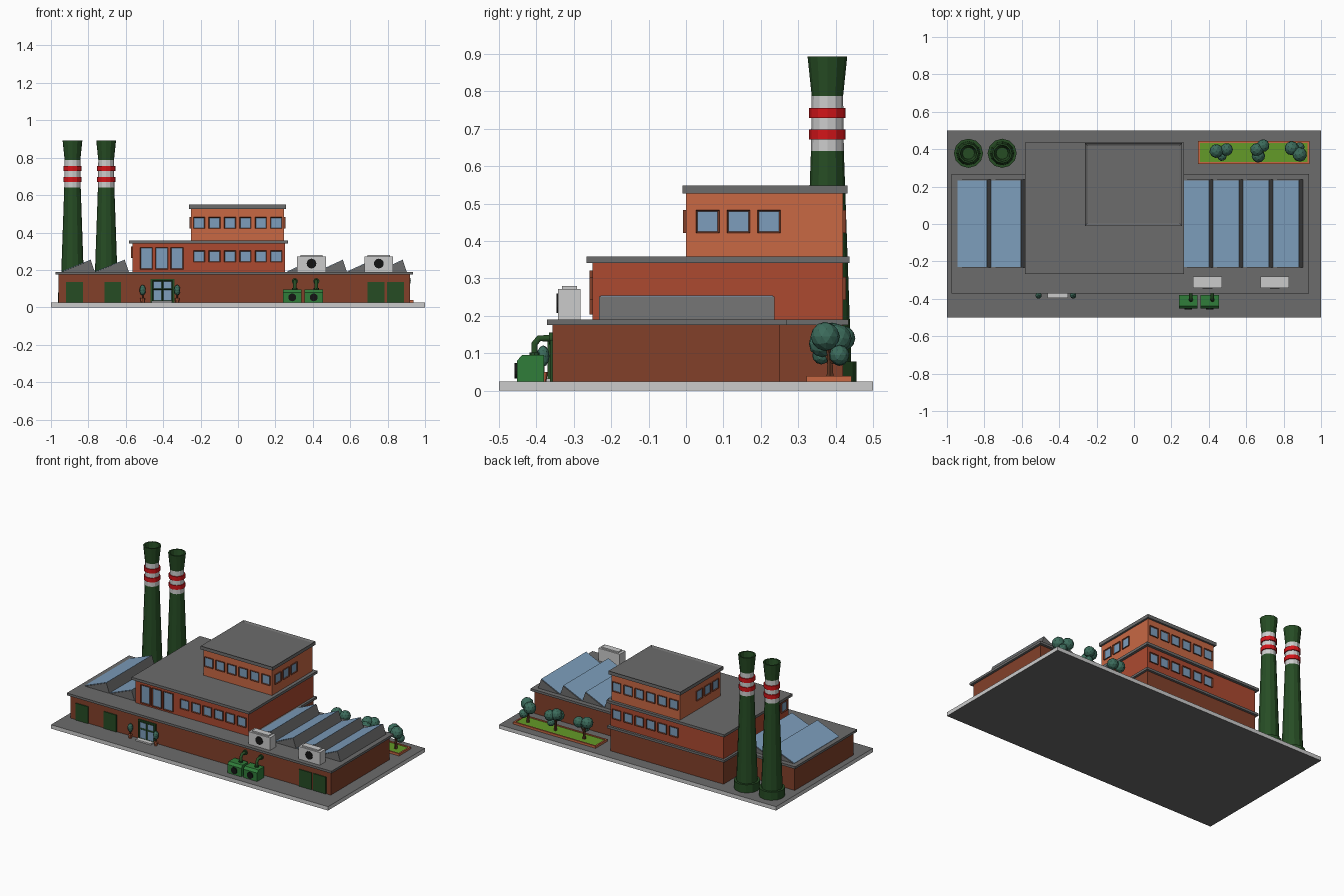
import bpy, bmesh, math, random
from mathutils import Matrix, Vector

if "Cube" in bpy.data.objects:
    bpy.data.objects.remove(bpy.data.objects["Cube"])

random.seed(4)
lin = lambda c: (c / 255 / 12.92) if c < 11 else ((c / 255 + 0.055) / 1.055) ** 2.4


def mat(name, r, g, b):
    m = bpy.data.materials.new(name)
    m.diffuse_color = (lin(r), lin(g), lin(b), 1)
    m.use_nodes = True
    m.node_tree.nodes["Principled BSDF"].inputs["Base Color"].default_value = m.diffuse_color
    return m


ROOF = mat("roof_grey", 108, 108, 108)
LIGHT = mat("light_grey", 190, 190, 190)
BRICK1 = mat("brick_dark", 130, 64, 42)
BRICK2 = mat("brick_mid", 172, 74, 48)
BRICK3 = mat("brick_light", 200, 104, 68)
GLASS = mat("glass", 125, 158, 188)
DKGREEN = mat("dark_green", 38, 76, 36)
GREEN = mat("machine_green", 48, 125, 58)
GRASS = mat("grass", 100, 155, 40)
LEAF = mat("leaf", 60, 108, 92)
TRUNK = mat("trunk", 95, 55, 35)
RED = mat("red", 210, 20, 25)
WHITE = mat("white", 235, 235, 238)
BLACK = mat("black", 20, 20, 20)


def finish(bm, name, *mats):
    bmesh.ops.recalc_face_normals(bm, faces=bm.faces)
    me = bpy.data.meshes.new(name)
    bm.to_mesh(me)
    bm.free()
    for m in mats:
        me.materials.append(m)
    ob = bpy.data.objects.new(name, me)
    bpy.context.collection.objects.link(ob)
    return ob


def box_bm(x0, x1, y0, y1, z0, z1):
    bm = bmesh.new()
    bmesh.ops.create_cube(bm, size=1, matrix=Matrix.Translation(((x0 + x1) / 2, (y0 + y1) / 2, (z0 + z1) / 2))
                          @ Matrix.Diagonal((x1 - x0, y1 - y0, z1 - z0, 1)))
    return bm


def box(name, m, *b):
    return finish(box_bm(*b), name, m)


def prism(name, m, pts, axis, a, b):
    """Extrude a polygon along x or y from a to b."""
    bm = bmesh.new()
    put = (lambda u, v, w: (w, u, v)) if axis == 'x' else (lambda u, v, w: (u, w, v))
    f = bm.faces.new([bm.verts.new(put(u, v, a)) for u, v in pts])
    g = bmesh.ops.extrude_face_region(bm, geom=[f])["geom"]
    d = Vector((b - a, 0, 0)) if axis == 'x' else Vector((0, b - a, 0))
    bmesh.ops.translate(bm, verts=[v for v in g if isinstance(v, bmesh.types.BMVert)], vec=d)
    return finish(bm, name, m)


def lathe(name, m, x, y, prof, n=12):
    bm = bmesh.new()
    rings = [[bm.verts.new((x + r * math.cos(2 * math.pi * i / n), y + r * math.sin(2 * math.pi * i / n), z))
              for i in range(n)] for r, z in prof]
    for a, b in zip(rings, rings[1:]):
        for i in range(n):
            bm.faces.new((a[i], a[(i + 1) % n], b[(i + 1) % n], b[i]))
    bm.faces.new(rings[0])
    bm.faces.new(rings[-1])
    return finish(bm, name, m)


def disc(name, m, x, y, z, r, d):
    """Short cylinder facing the front."""
    bm = bmesh.new()
    bmesh.ops.create_cone(bm, cap_ends=True, segments=16, radius1=r, radius2=r, depth=d,
                          matrix=Matrix.Translation((x, y, z)) @ Matrix.Rotation(math.pi / 2, 4, 'X'))
    return finish(bm, name, m)


def ball(name, x, y, z, r, sz=1):
    bm = bmesh.new()
    bmesh.ops.create_icosphere(bm, subdivisions=2, radius=r, matrix=Matrix.Translation((x, y, z))
                               @ Matrix.Rotation(random.random() * 6, 4, 'Z') @ Matrix.Diagonal((1, 1, sz, 1)))
    finish(bm, name, LEAF)


def tube(name, m, pts, r):
    cu = bpy.data.curves.new(name, 'CURVE')
    cu.dimensions = '3D'
    cu.bevel_depth, cu.bevel_resolution, cu.use_fill_caps = r, 1, True
    sp = cu.splines.new('POLY')
    sp.points.add(len(pts) - 1)
    for p, q in zip(sp.points, pts):
        p.co = (*q, 1)
    cu.materials.append(m)
    bpy.context.collection.objects.link(bpy.data.objects.new(name, cu))


def window(name, x, y, z, w, h, turn=0, frame=BRICK1, rim=0.006):
    """Framed pane on a wall, front-facing, turned by quarter turns about z."""
    bm = box_bm(-w / 2, w / 2, -0.008, 0.004, -h / 2, h / 2)
    f = min(bm.faces, key=lambda q: q.calc_center_median().y)
    bmesh.ops.inset_region(bm, faces=[f], thickness=rim, depth=0)
    f.material_index = 1
    bmesh.ops.translate(bm, verts=f.verts, vec=(0, 0.005, 0))
    bm.transform(Matrix.Translation((x, y, z)) @ Matrix.Rotation(turn * math.pi / 2, 4, 'Z'))
    finish(bm, name, frame, GLASS)


# Ground plate: light edge, dark surface
bm = box_bm(-1, 1, -0.5, 0.5, 0, 0.025)
for f in bm.faces:
    if abs(f.calc_center_median().x) < 0.1 and abs(f.calc_center_median().y) < 0.1:
        f.material_index = 1
finish(bm, "ground_plate", LIGHT, ROOF)

# Three storeys and their roof slabs
box("ground_floor", BRICK1, -0.96, 0.92, -0.357, 0.25, 0.025, 0.176)
box("ground_floor_rear", BRICK1, -0.565, 0.25, 0.2, 0.42, 0.025, 0.176)
box("ground_roof", ROOF, -0.975, 0.935, -0.372, 0.268, 0.175, 0.19)
box("ground_roof_rear", ROOF, -0.58, 0.265, 0.2, 0.435, 0.175, 0.19)
box("second_floor", BRICK2, -0.565, 0.25, -0.25, 0.42, 0.19, 0.342)
box("second_roof", ROOF, -0.582, 0.267, -0.266, 0.437, 0.341, 0.358)
box("third_floor", BRICK3, -0.25, 0.245, 0, 0.42, 0.358, 0.528)
bm = box_bm(-0.262, 0.257, -0.01, 0.432, 0.527, 0.549)
top = max(bm.faces, key=lambda q: q.calc_center_median().z)
bmesh.ops.inset_region(bm, faces=[top], thickness=0.018, depth=0)
bmesh.ops.translate(bm, verts=top.verts, vec=(0, 0, -0.008))
finish(bm, "third_roof", ROOF)

# Sawtooth skylights with glazed slopes
for x0, x1 in [(-0.945, -0.765), (-0.765, -0.583)] + [(0.263 + 0.16 * i, 0.423 + 0.16 * i) for i in range(4)]:
    p = x1 - 0.022
    prism("sawtooth", ROOF, [(x0, 0.188), (x1, 0.188), (p, 0.252)], 'y', -0.233, 0.237)
    prism("skylight_glass", GLASS, [(x0, 0.189), (p, 0.252), (p, 0.255), (x0, 0.192)], 'y', -0.229, 0.233)

# Windows
for i in range(6):
    x = -0.208 + 0.0825 * i
    window("front_window", x, -0.25, 0.273, 0.062, 0.062)
    window("front_window_upper", x, 0, 0.452, 0.062, 0.062)
    window("back_window", x, 0.42, 0.273, 0.062, 0.062, 2)
    window("back_window_upper", x, 0.42, 0.452, 0.062, 0.062, 2)
for i in range(3):
    window("tall_window", -0.49 + 0.082 * i, -0.25, 0.262, 0.068, 0.118)
    window("right_window", 0.245, 0.058 + 0.082 * i, 0.452, 0.062, 0.062, 1)
    window("left_window_upper", -0.25, 0.058 + 0.082 * i, 0.452, 0.062, 0.062, 3)
    window("left_window", -0.565, -0.2 + 0.082 * i, 0.295, 0.062, 0.062, 3)

# Entrance, step and loading doors
box("entrance_frame", DKGREEN, -0.467, -0.34, -0.364, -0.35, 0.025, 0.152)
for x in (-0.43, -0.377):
    window("entrance_lower_pane", x, -0.362, 0.064, 0.053, 0.066, 0, DKGREEN)
    window("entrance_upper_pane", x, -0.362, 0.12, 0.053, 0.046, 0, DKGREEN)
box("entrance_step", LIGHT, -0.462, -0.353, -0.395, -0.35, 0.025, 0.034)
for x in (-0.875, -0.67, 0.738, 0.842):
    box("loading_door", DKGREEN, x - 0.045, x + 0.045, -0.363, -0.35, 0.025, 0.135)

# Potted shrubs beside the entrance
for x in (-0.51, -0.325):
    lathe("shrub_pot", BRICK3, x, -0.382, [(0.009, 0.025), (0.013, 0.05)], 8)
    lathe("shrub_stem", TRUNK, x, -0.382, [(0.004, 0.05), (0.004, 0.075)], 6)
    ball("shrub", x, -0.382, 0.092, 0.017, 1.7)

# Green machines with pipes into the wall
for x in (0.29, 0.405):
    prism("machine", GREEN, [(-0.452, 0.025), (-0.38, 0.025), (-0.38, 0.095), (-0.438, 0.095), (-0.452, 0.08)],
          'x', x - 0.05, x + 0.05)
    disc("machine_port", BLACK, x, -0.454, 0.053, 0.021, 0.008)
    tube("machine_pipe", DKGREEN, [(x + 0.014, -0.405, 0.09), (x + 0.014, -0.405, 0.125),
                                   (x + 0.014, -0.393, 0.14), (x + 0.014, -0.35, 0.14)], 0.01)
    lathe("pipe_collar", DKGREEN, x + 0.014, -0.405, [(0.014, 0.094), (0.014, 0.102)], 8)
    disc("pipe_flange", DKGREEN, x + 0.014, -0.361, 0.14, 0.016, 0.01)

# Rooftop fan units
for x in (0.393, 0.753):
    box("fan_unit", LIGHT, x - 0.077, x + 0.077, -0.342, -0.282, 0.19, 0.272)
    box("fan_unit_lid", LIGHT, x - 0.06, x + 0.06, -0.332, -0.292, 0.27, 0.28)
    disc("fan_opening", BLACK, x, -0.343, 0.234, 0.026, 0.006)

# Chimneys: plinth, tapered shaft, striped band, flared hollow crown
for x in (-0.885, -0.705):
    y = 0.378
    lathe("chimney_plinth", DKGREEN, x, y, [(0.078, 0.025), (0.078, 0.078)])
    lathe("chimney_shaft", DKGREEN, x, y, [(0.064, 0.07), (0.044, 0.64)])
    lathe("chimney_white_band", WHITE, x, y, [(0.044, 0.64), (0.042, 0.788)])
    for z in (0.671, 0.729):
        lathe("chimney_red_ring", RED, x, y, [(0.049, z), (0.049, z + 0.027)])
    lathe("chimney_crown", DKGREEN, x, y, [(0.042, 0.788), (0.053, 0.893), (0.044, 0.893), (0.032, 0.82)])

# Planted bed: border, grass and trees
box("garden_grass", GRASS, 0.35, 0.93, 0.33, 0.435, 0.025, 0.034)
for b in [(0.342, 0.937, 0.322, 0.332), (0.342, 0.937, 0.433, 0.443), (0.342, 0.352, 0.332, 0.433),
          (0.927, 0.937, 0.332, 0.433)]:
    box("garden_border", BRICK3, *b, 0.025, 0.039)
trees = [(0.465, [(-0.025, 0.39, 0.145, 0.037), (0.03, 0.398, 0.14, 0.034), (0.005, 0.362, 0.095, 0.025)]),
         (0.672, [(-0.015, 0.397, 0.145, 0.036), (0.018, 0.419, 0.14, 0.034), (-0.007, 0.364, 0.125, 0.036),
                  (0.015, 0.41, 0.09, 0.024)]),
         (0.87, [(-0.027, 0.405, 0.14, 0.038), (0.016, 0.372, 0.145, 0.039), (0.015, 0.41, 0.095, 0.027)])]
for x, leaves in trees:
    lathe("tree_trunk", TRUNK, x, 0.385, [(0.011, 0.03), (0.007, 0.09), (0.005, 0.13)], 6)
    for dx, y, z, r in leaves:
        tube("tree_branch", TRUNK, [(x, 0.385, 0.07), (x + dx, y, z)], 0.004)
        ball("tree_leaves", x + dx, y, z, r)
